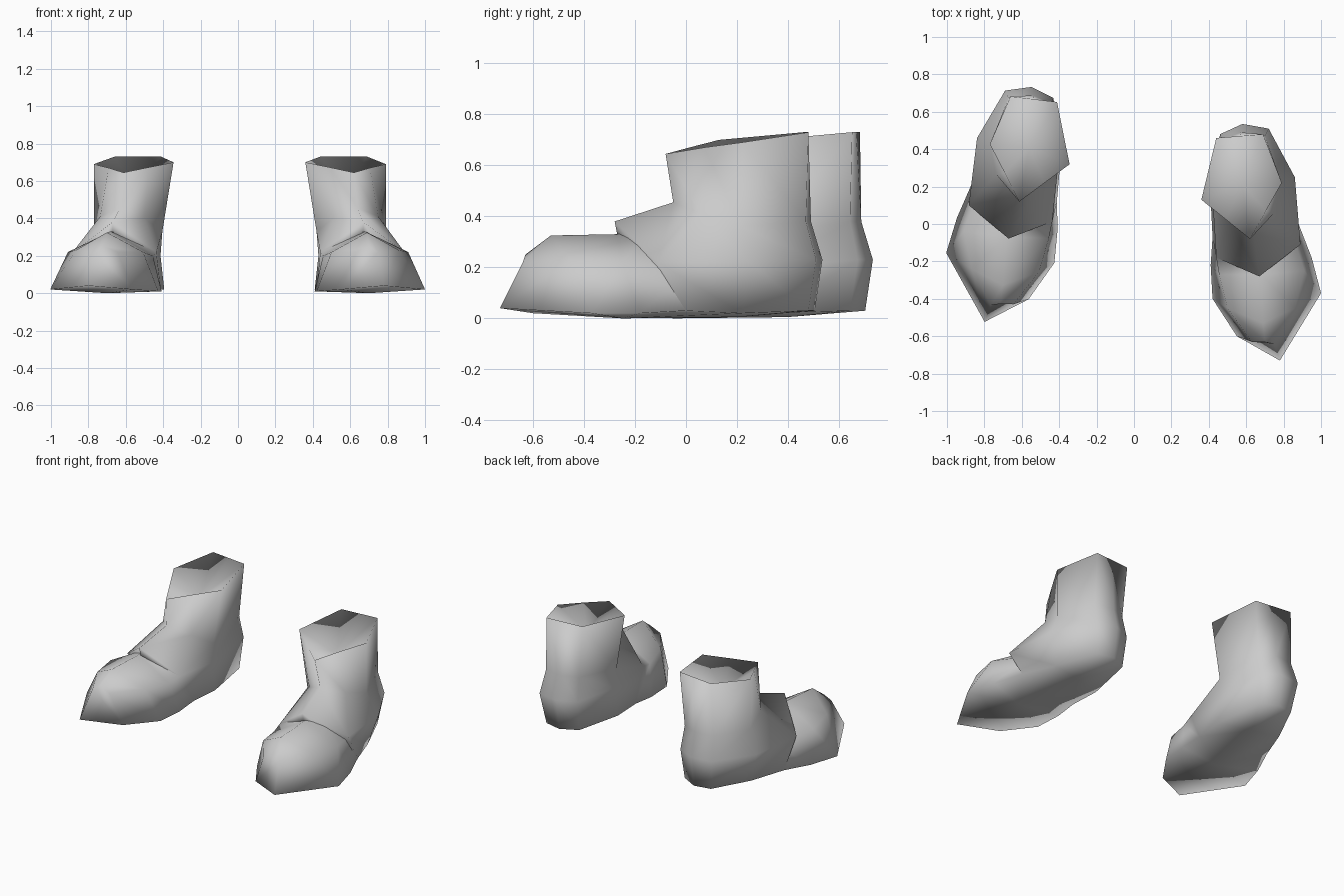
import bpy
import bmesh
from mathutils import Matrix, Vector

cube = bpy.data.objects.get("Cube")
if cube:
    bpy.data.objects.remove(cube, do_unlink=True)

# One plain grey for everything
grey = bpy.data.materials.new("boot_grey")
grey.use_nodes = True
colour = (.6, .6, .6, 1)
grey.diffuse_color = colour
for node in grey.node_tree.nodes:
    if node.type == "BSDF_PRINCIPLED":
        node.inputs["Base Color"].default_value = colour

# Ankle shell rings, each running: front, front outer, outer, back outer,
# back, back inner, inner, front inner
rim = [(.62, -.08, .645), (.705, .07, .67), (.79, .22, .69), (.69, .48, .73),
       (.565, .47, .73), (.44, .46, .73), (.36, .13, .7), (.49, .025, .673)]
ankle = [(.64, -.05, .455), (.75, .06, .41), (.79, .22, .36), (.7, .47, .38),
         (.57, .49, .38), (.47, .45, .38), (.42, .13, .33), (.51, .02, .4)]
heel = [(.67, -.28, .38), (.89, -.11, .22), (.86, .25, .22), (.72, .51, .23),
        (.58, .535, .23), (.46, .48, .23), (.43, .13, .2), (.44, -.18, .22)]
hem = [(.67, -.27, .33), (.88, 0, .03), (.8, .22, .02), (.69, .48, .03),
       (.58, .505, .03), (.47, .45, .03), (.41, .13, .02), (.42, -.07, .02)]

# Toe arches from front to back, each running from inner sole over to outer
# sole; the last one meets the shell on the inner side
toe_arches = [
    [(.55, -.6, .02), (.63, -.63, .22), (.7, -.63, .25), (.75, -.64, .22), (.78, -.73, .04)],
    [(.42, -.4, .01), (.5, -.45, .22), (.69, -.53, .325), (.86, -.45, .23), (1, -.37, .02)],
    [(.41, -.22, .01), (.455, -.27, .2), (.68, -.27, .33), (.91, -.25, .22), (.95, -.18, .02)],
    [hem[-1], heel[-1], (.68, -.15, .33), (.83, 0, .17), hem[1]],
]


def loft(bm, rows, closed):
    """Skin neighbouring rows of points with quads, facing outward."""
    grid = [[bm.verts.new(p) for p in row] for row in rows]
    for a, b in zip(grid, grid[1:]):
        count = len(a) if closed else len(a) - 1
        for i in range(count):
            j = (i + 1) % len(a)
            quad = (a[i], b[i], b[j], a[j])
            bm.faces.new(quad if closed else quad[::-1])
    return grid


def add_shell(bm):
    # Walls, with a hollow sunk into the opening
    top = loft(bm, [rim, ankle, heel, hem], True)[0]
    hollow = bm.verts.new((.58, .21, .56))
    for a, b in zip(top, top[1:] + top[:1]):
        bm.faces.new((a, b, hollow))


def add_toe(bm):
    grid = loft(bm, toe_arches, False)
    bm.faces.new(grid[0][::-1])


def add_sole(bm):
    # Outline from the toe tip, round the heel and back along the inner side
    outer = [arch[-1] for arch in toe_arches]
    inner = [arch[0] for arch in reversed(toe_arches)]
    ring = [bm.verts.new(p) for p in outer + hem[2:7] + inner]
    front = bm.verts.new((.7, -.25, 0))
    back = bm.verts.new((.61, .2, .005))
    hubs = [front if v.co.y < .05 else back for v in ring]
    for i in range(len(ring)):
        j = (i + 1) % len(ring)
        bm.faces.new((ring[j], ring[i], hubs[i]))
        if hubs[i] is not hubs[j]:
            bm.faces.new((ring[j], hubs[i], hubs[j]))


def add_boot(name, placement, mirrored):
    # Shell, toe and sole are welded so the shading flows across them
    bm = bmesh.new()
    add_shell(bm)
    add_toe(bm)
    add_sole(bm)
    bmesh.ops.remove_doubles(bm, verts=bm.verts[:], dist=.001)
    if mirrored:
        bmesh.ops.reverse_faces(bm, faces=bm.faces[:])
    bm.transform(placement)
    mesh = bpy.data.meshes.new(name)
    bm.to_mesh(mesh)
    bm.free()
    mesh.materials.append(grey)
    mesh.shade_smooth()
    boot = bpy.data.objects.new(name, mesh)
    bpy.context.collection.objects.link(boot)


# The right boot is a mirrored copy, a step further back and turned a little
step_back = (Matrix.Translation(Vector((.01, .175, 0)))
             @ Matrix.Rotation(-.04, 4, "Z")
             @ Matrix.Diagonal((-1, 1, 1, 1)))

add_boot("left_boot", Matrix.Identity(4), False)
add_boot("right_boot", step_back, True)
